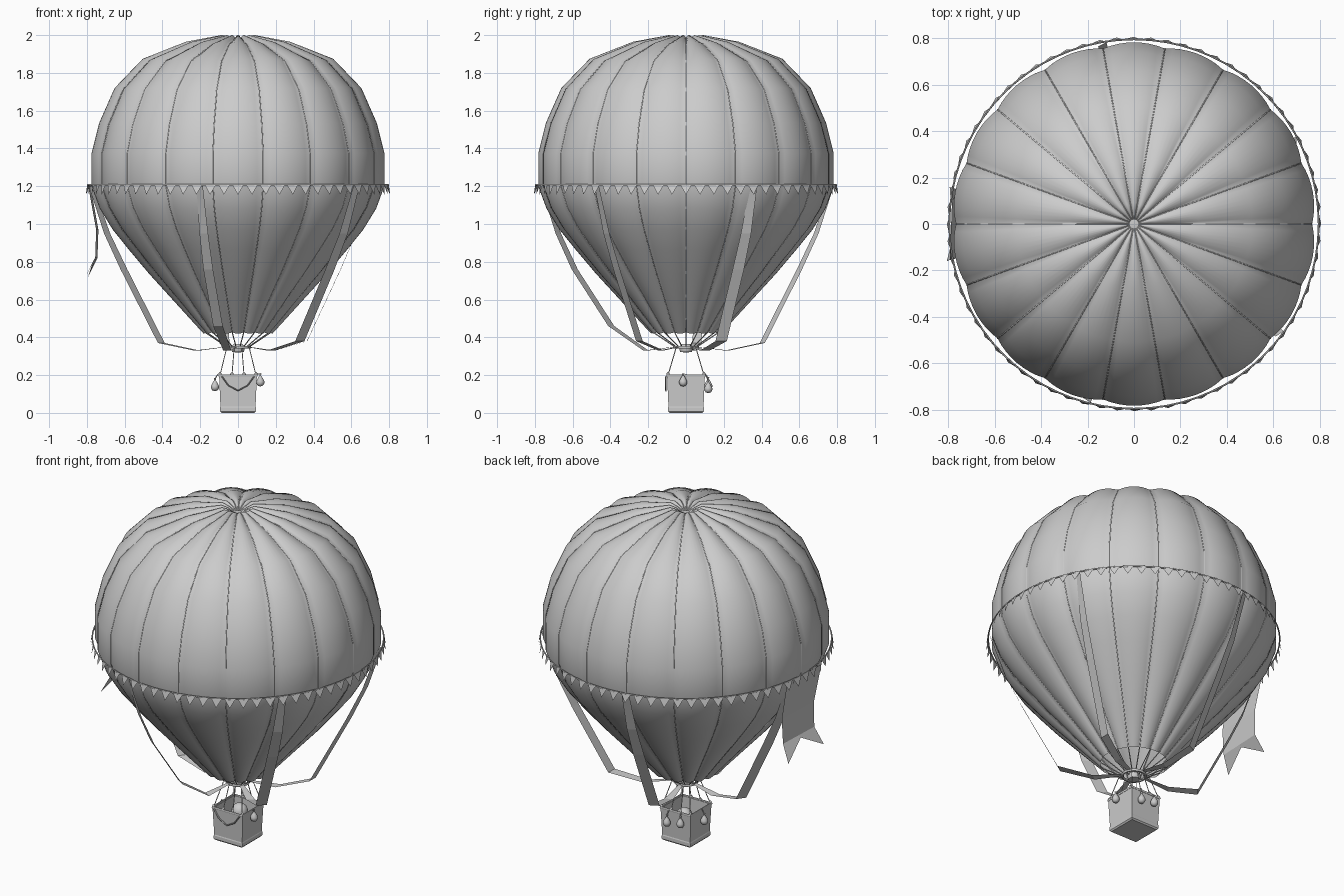
import bpy, bmesh
from math import sin, cos, pi, radians, sqrt
from mathutils import Vector

if "Cube" in bpy.data.objects:
    bpy.data.objects.remove(bpy.data.objects["Cube"], do_unlink=True)

grey = bpy.data.materials.new("plain_grey")
grey.use_nodes = True
grey.diffuse_color = (0.6, 0.6, 0.6, 1)
grey.node_tree.nodes["Principled BSDF"].inputs["Base Color"].default_value = (0.6, 0.6, 0.6, 1)

GORES = 18
RIB = 2 * pi / GORES


def finish(obj, smooth):
    obj.data.materials.clear()
    obj.data.materials.append(grey)
    bpy.ops.object.select_all(action='DESELECT')
    obj.select_set(True)
    bpy.context.view_layer.objects.active = obj
    if obj.type == 'CURVE':
        bpy.ops.object.convert(target='MESH')
    if smooth:
        bpy.ops.object.shade_smooth_by_angle(angle=radians(smooth))


def mesh_object(name, verts, faces, smooth=0):
    bm = bmesh.new()
    vs = [bm.verts.new(v) for v in verts]
    for f in faces:
        bm.faces.new([vs[i] for i in f])
    bmesh.ops.remove_doubles(bm, verts=bm.verts, dist=1e-5)
    bmesh.ops.recalc_face_normals(bm, faces=bm.faces)
    me = bpy.data.meshes.new(name)
    bm.to_mesh(me)
    bm.free()
    obj = bpy.data.objects.new(name, me)
    bpy.context.collection.objects.link(obj)
    finish(obj, smooth)


def grid_faces(rows, cols, wrap=False):
    n = cols if wrap else cols - 1
    return [(r * cols + c, r * cols + (c + 1) % cols,
             (r + 1) * cols + (c + 1) % cols, (r + 1) * cols + c)
            for r in range(rows - 1) for c in range(n)]


def polar(r, a, z):
    return Vector((r * cos(a), r * sin(a), z))


def lathe(name, profile, n, loc=(0, 0, 0), turn=0, smooth=40):
    verts = [polar(r, turn + 2 * pi * k / n, z) + Vector(loc)
             for r, z in profile for k in range(n)]
    mesh_object(name, verts, grid_faces(len(profile), n, True), smooth)


def tubes(name, paths, radius, closed=False):
    cu = bpy.data.curves.new(name, 'CURVE')
    cu.dimensions = '3D'
    cu.bevel_depth = radius
    cu.bevel_resolution = 1
    cu.use_fill_caps = True
    for path in paths:
        sp = cu.splines.new('POLY')
        sp.points.add(len(path) - 1)
        for p, co in zip(sp.points, path):
            p.co = (*co, 1)
        sp.use_cyclic_u = closed
    obj = bpy.data.objects.new(name, cu)
    bpy.context.collection.objects.link(obj)
    finish(obj, 60)


# Envelope: gore centre line, pulled in along its normal towards each seam
profile = [(0.02, 1.965), (0.05, 1.985), (0.09, 2.0), (0.28, 1.965), (0.51, 1.875),
           (0.66, 1.72), (0.742, 1.535), (0.782, 1.375), (0.782, 1.2), (0.738, 1.08),
           (0.67, 0.97), (0.585, 0.865), (0.475, 0.735), (0.36, 0.61), (0.25, 0.49),
           (0.185, 0.42)]


def dented(i, amount):
    (r0, z0), (r1, z1) = profile[max(i - 1, 0)], profile[min(i + 1, len(profile) - 1)]
    normal = Vector((z0 - z1, r1 - r0)).normalized()
    r, z = profile[i]
    depth = 0.016 * amount * min(1, r / 0.09, 0.4 + r / 0.7 + (z > 1.9))
    return r - depth * normal.x, z - depth * normal.y


STEPS = 8
cols = GORES * STEPS
verts = []
for i in range(len(profile)):
    for k in range(cols):
        r, z = dented(i, 1 - sin(pi * (k % STEPS) / STEPS) ** 0.8)
        verts.append(polar(r, 2 * pi * k / cols, z))
mesh_object("envelope", verts, grid_faces(len(profile), cols, True), 60)

# Seam cords running from the crown down to the burner ring
seam = [dented(i, 1) for i in range(len(profile))]
tubes("seam_cords", [[polar(r, k * RIB, z) for r, z in seam] + [polar(0.06, k * RIB, 0.35)]
                     for k in range(GORES)], 0.003)
lathe("crown_cap", [(0, 1.966), (0.025, 1.962)], GORES)

# Belt rope and pennants
tubes("belt_rope", [[polar(0.795, 2 * pi * k / 72, 1.207) for k in range(72)]], 0.004, True)
COUNT = 68
verts = []
for k in range(COUNT):
    a = 2 * pi * k / COUNT
    verts += [polar(0.793, a - 0.038, 1.207), polar(0.799, a + 0.038, 1.207), polar(0.806, a, 1.155)]
mesh_object("pennants", verts, [(3 * k, 3 * k + 1, 3 * k + 2) for k in range(COUNT)])

# Hanging ribbons: azimuth, height of the lower bend, lengthwise twist
for n, (angle, bend, twist) in enumerate(((-105, 0.46, 0.3), (-37, 0.38, 0.3), (27, 0.38, 0.5),
                                          (100, 0.37, -0.3), (172, 0.37, 0.5))):
    hang = [(0.785, 1.2, 0.02), (0.70, 0.95, 0.027), (0.61, 0.76, 0.03),
            (0.41, bend, 0.03), (0.22, 0.33, 0.025), (0.06, 0.35, 0.012)]
    a = radians(angle)
    side = polar(cos(twist), a + pi / 2, 0) + polar(sin(twist), a, 0)
    verts = [polar(r, a, z) + s * w * side for r, z, w in hang for s in (-1, 1)]
    mesh_object("ribbon_%d" % (n + 1), verts, grid_faces(len(hang), 2))

# Swallow-tailed flag on the right side
drop = [(-0.787, 1.2, 0.155, 0), (-0.745, 0.97, 0.145, 0), (-0.75, 0.82, 0.14, 0), (-0.80, 0.72, 0.16, 0.09)]
verts = []
for x, z, w, notch in drop:
    verts += [(x - 0.006, -w, z), (x + notch * 0.4, 0, z + notch), (x + 0.006, w, z)]
mesh_object("flag", verts, grid_faces(len(drop), 3))

# Burner ring, burner and cross bars
tubes("burner_ring", [[polar(0.063, 2 * pi * k / 24, 0.347) for k in range(24)]], 0.008, True)
lathe("burner", [(0, 0.32), (0.03, 0.322), (0.035, 0.335), (0.035, 0.352), (0.022, 0.365), (0, 0.365)], 16)
tubes("burner_bars", [[(-0.063, 0, 0.345), (0.063, 0, 0.345)],
                      [(0, -0.063, 0.345), (0, 0.063, 0.345)]], 0.004)

# Basket: hollow square shell with a soft foot and rolled rim
shell = [(0, 0), (0.088, 0), (0.095, 0.008), (0.095, 0.028), (0.093, 0.034),
         (0.1, 0.198), (0.091, 0.198), (0.085, 0.02), (0, 0.02)]
lathe("basket", [(h * sqrt(2), z) for h, z in shell], 4, turn=pi / 4, smooth=0)
corners = [polar(0.099 * sqrt(2), pi / 4 + k * pi / 2, 0.198) for k in range(4)]
tubes("basket_rim", [corners], 0.007, True)

# Suspension ropes with a knot at each foot
feet = [(x, y) for x in (-0.095, -0.032, 0.032, 0.095) for y in (-0.095, 0.095)]
tubes("suspension_ropes", [[(x, y, 0.2), (x * 0.63, y * 0.55, 0.345)] for x, y in feet], 0.0025)
for x, y in feet:
    lathe("rope_knot", [(0, -0.01), (0.007, -0.005), (0.007, 0.005), (0, 0.012)], 8, (x, y, 0.205), smooth=80)

# Sagging rope on the front of the basket
swag = [(0.085 * t, -0.106, 0.118 + 0.075 * t * t) for t in (-1, -0.6, 0, 0.6, 1)]
tubes("front_swag", [swag], 0.004)

# Sandbags hung from the rim
bag = [(0, 0), (0.014, 0.004), (0.021, 0.016), (0.021, 0.028), (0.012, 0.046), (0.004, 0.058), (0.006, 0.068), (0, 0.07)]
for x, y, z in ((-0.122, 0.0, 0.115), (0.118, -0.015, 0.14), (-0.045, 0.118, 0.12), (0.045, 0.118, 0.105)):
    lathe("sandbag", bag, 12, (x, y, z), smooth=70)
    tubes("sandbag_tie", [[(x, y, z + 0.065), (x * 0.87, y * 0.87, 0.205)]], 0.003)

# Round-topped tank standing in the basket
dome = [(0.045 * cos(t * pi / 12), 0.152 + 0.045 * sin(t * pi / 12)) for t in range(7)]
lathe("tank", [(0, 0.02), (0.04, 0.02)] + dome, 20, (-0.01, 0.03, 0), smooth=60)
